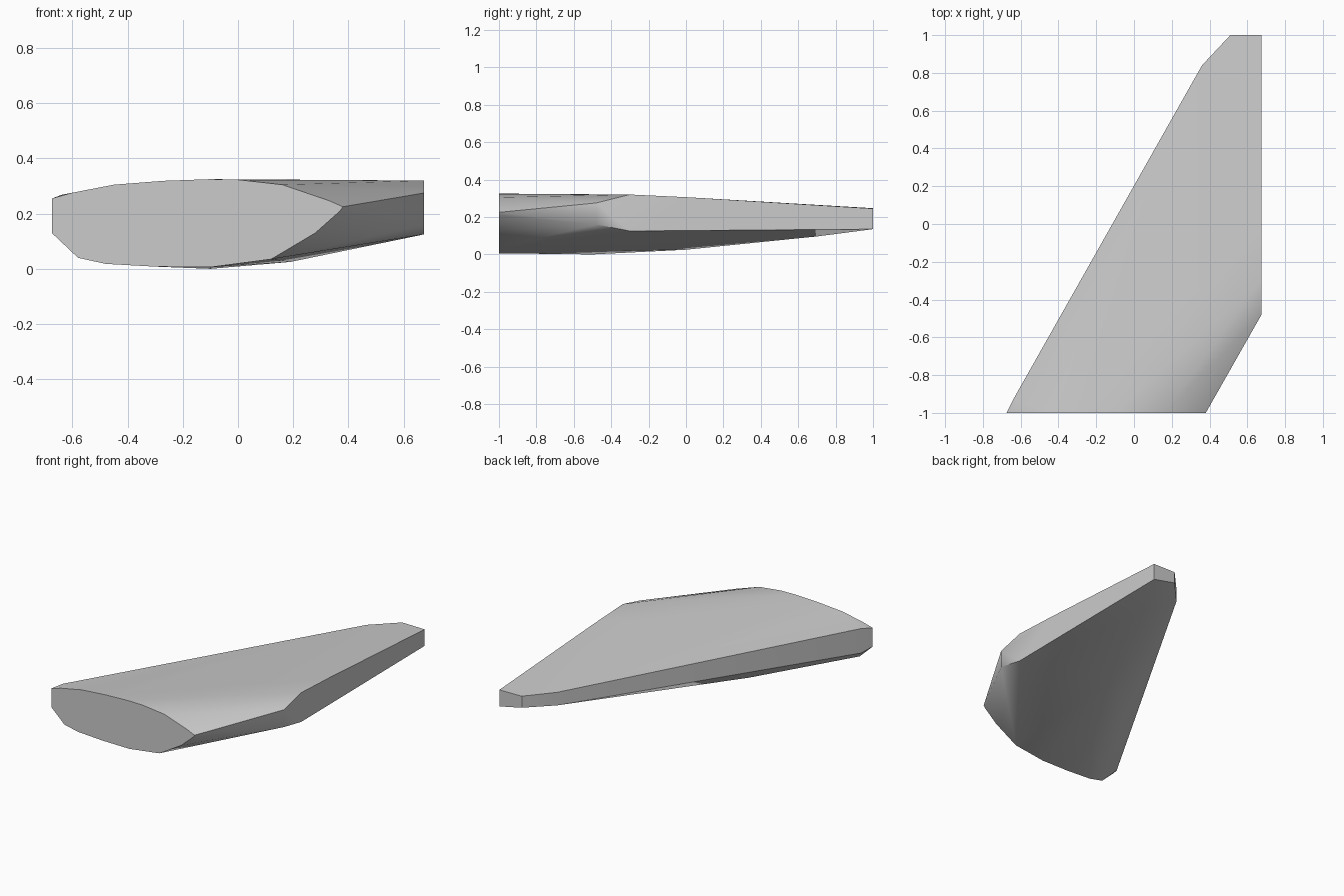
import bpy
import bmesh
from math import radians

# Remove the default object
default_cube = bpy.data.objects.get("Cube")
if default_cube:
    bpy.data.objects.remove(default_cube, do_unlink=True)


def make_material(name, colour):
    material = bpy.data.materials.new(name)
    material.use_nodes = True
    material.diffuse_color = colour
    material.node_tree.nodes["Principled BSDF"].inputs["Base Color"].default_value = colour
    return material


def make_convex_body(name, points, material):
    """Wrap a tight skin around the section points and merge its flat areas."""
    mesh = bpy.data.meshes.new(name)
    bm = bmesh.new()
    for point in points:
        bm.verts.new(point)
    hull = bmesh.ops.convex_hull(bm, input=bm.verts)
    loose = {item for item in hull["geom_interior"] + hull["geom_unused"]
             if isinstance(item, bmesh.types.BMVert)}
    bmesh.ops.delete(bm, geom=list(loose), context="VERTS")
    bmesh.ops.dissolve_limit(bm, angle_limit=radians(0.5),
                             verts=bm.verts, edges=bm.edges)
    bmesh.ops.recalc_face_normals(bm, faces=bm.faces)
    bm.to_mesh(mesh)
    bm.free()
    mesh.materials.append(material)
    body = bpy.data.objects.new(name, mesh)
    bpy.context.collection.objects.link(body)
    return body


FRONT, BACK, SIDE = -1.0, 1.0, 0.675

# Wide front section, as x and z: upper curve, then lower curve
upper_curve = [(-SIDE, .255), (-.6, .276), (-.45, .305), (-.27, .319),
               (-.1, .325), (0, .323), (.16, .305), (.33, .247), (.38, .225)]
lower_curve = [(.37, .21), (.28, .13), (.12, .035), (-.1, .006),
               (-.3, .008), (-.48, .018), (-.58, .04), (-SIDE, .13)]
front_section = [(x, FRONT, z) for x, z in upper_curve + lower_curve]

# Flat outer side, as y and z
side_outline = [(-.48, .275), (-.3, .32), (0, .306), (BACK, .245),
                (BACK, .135), (-.3, .125), (-.48, .16)]
side_section = [(SIDE, y, z) for y, z in side_outline]

# Slanted rear edge, as x, y, lower z and upper z
rear_posts = [(-.64, -.93, .105, .268), (.36, .84, .165, .252), (.51, BACK, .17, .247)]
rear_edge = [(x, y, z) for x, y, low, high in rear_posts for z in (low, high)]

# Rounded keel along the underside, and the chamfer beside the rear edge
keel = [(-.1, -.5, 0), (.19, 0, .025), (.52, .7, .096)]
rear_chamfer = [(-.22, -.35, .05)]

# Blade body
grey = make_material("plain grey", (.6, .6, .6, 1))
blade = make_convex_body("swept_blade",
                         front_section + side_section + rear_edge + keel + rear_chamfer,
                         grey)

# Smooth curved skin with crisp cut edges
bpy.ops.object.select_all(action="DESELECT")
blade.select_set(True)
bpy.context.view_layer.objects.active = blade
bpy.ops.object.shade_smooth_by_angle(angle=radians(30))
